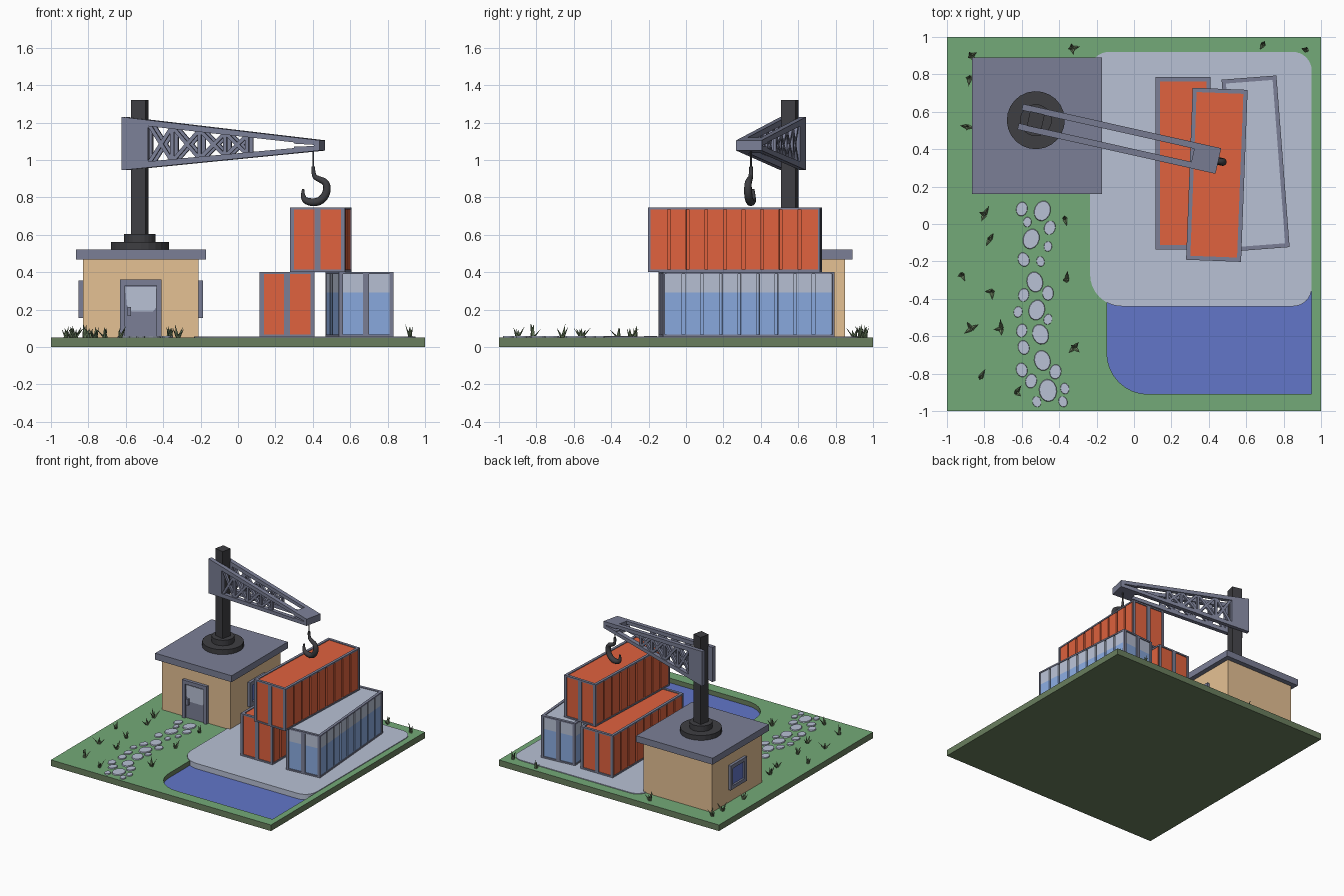
import bpy, bmesh, math, random
from mathutils import Matrix, Vector

cube = bpy.data.objects.get("Cube")
if cube:
    bpy.data.objects.remove(cube, do_unlink=True)
random.seed(4)


def material(name, *rgb):
    lin = [((c / 255 + 0.055) / 1.055) ** 2.4 for c in rgb] + [1]
    m = bpy.data.materials.new(name)
    m.use_nodes = True
    m.diffuse_color = lin
    node = next(n for n in m.node_tree.nodes if n.type == 'BSDF_PRINCIPLED')
    node.inputs["Base Color"].default_value = lin
    return m


lawn = material("lawn green", 116, 170, 120)
olive = material("olive earth", 106, 127, 94)
pale = material("pale grey", 184, 193, 213)
water = material("water blue", 98, 118, 201)
tan = material("tan wall", 229, 193, 148)
steel = material("steel grey", 123, 127, 150)
black = material("dark iron", 62, 62, 66)
orange = material("orange paint", 224, 98, 62)
blue = material("light blue paint", 138, 171, 224)


def finish(name, bm, mats, matrix=Matrix()):
    bmesh.ops.recalc_face_normals(bm, faces=bm.faces)
    mesh = bpy.data.meshes.new(name)
    bm.to_mesh(mesh)
    bm.free()
    for m in mats:
        mesh.materials.append(m)
    ob = bpy.data.objects.new(name, mesh)
    ob.matrix_world = matrix
    bpy.context.collection.objects.link(ob)
    return ob


def box(bm, x0, x1, y0, y1, z0, z1, mat=0):
    m = Matrix.Translation(((x0 + x1) / 2, (y0 + y1) / 2, (z0 + z1) / 2))
    m = m @ Matrix.Diagonal((x1 - x0, y1 - y0, z1 - z0, 1))
    for v in bmesh.ops.create_cube(bm, size=1, matrix=m)["verts"]:
        for f in v.link_faces:
            f.material_index = mat


def prism(bm, points, offset):
    """Extrude a closed outline along offset."""
    f = bm.faces.new([bm.verts.new(p) for p in points])
    new = bmesh.ops.extrude_face_region(bm, geom=[f], use_keep_orig=True)["geom"]
    bmesh.ops.translate(bm, vec=offset, verts=[v for v in new if isinstance(v, bmesh.types.BMVert)])


def plate_xz(bm, points, y0, y1):
    prism(bm, [(x, y0, z) for x, z in points], (0, y1 - y0, 0))


def block(name, mat, *bounds):
    bm = bmesh.new()
    box(bm, *bounds)
    return finish(name, bm, [mat])


def rounded_slab(name, mat, x0, x1, y0, y1, z0, z1, radii):
    """Slab with one radius per corner, starting at the lower left."""
    points = []
    corners = [(x0, y0, 1, 1), (x1, y0, -1, 1), (x1, y1, -1, -1), (x0, y1, 1, -1)]
    for i, ((x, y, sx, sy), r) in enumerate(zip(corners, radii)):
        for k in range(9 if r else 1):
            a = math.pi + (i + k / 8) * math.pi / 2
            points.append((x + r * (sx + math.cos(a)), y + r * (sy + math.sin(a)), z0) if r else (x, y, z0))
    bm = bmesh.new()
    prism(bm, points, (0, 0, z1 - z0))
    return finish(name, bm, [mat])


# Ground with sunken pond (green on top, olive elsewhere), and paved yard
ground = block("ground", lawn, -1, 1, -1, 1, 0, 0.05)
pond = (-0.145, 0.95, -0.91, -0.25)
cutter = rounded_slab("pond_cutter", lawn, *pond, 0.006, 0.2, (0.22, 0, 0, 0))
cutter.hide_render = True
cut = ground.modifiers.new("pond", 'BOOLEAN')
cut.operation, cut.object, cut.solver = 'DIFFERENCE', cutter, 'EXACT'
bpy.context.view_layer.objects.active = ground
bpy.ops.object.modifier_apply(modifier=cut.name)
bpy.data.objects.remove(cutter, do_unlink=True)
ground.data.materials.append(olive)
for face in ground.data.polygons:
    face.material_index = 0 if face.normal.z > 0.5 else 1
rounded_slab("pond_water", water, *pond, 0.005, 0.012, (0.22, 0, 0, 0))
rounded_slab("paved_yard", pale, -0.235, 0.95, -0.44, 0.92, 0.004, 0.056, (0.17, 0.1, 0.1, 0.1))

# Stepping stones: x, y, radius in hundredths
stones = [(-60, 8, 3.5), (-49, 7, 5), (-57, 1, 2.5), (-45, -2, 3.5), (-55, -8, 5), (-46, -12, 2.5),
          (-59, -19, 3.5), (-50, -20, 2.5), (-53, -31, 5), (-59, -38, 3.3), (-46, -37, 3.5), (-62, -47, 2.7),
          (-52, -46, 5), (-46, -51, 2.6), (-60, -57, 3.3), (-50, -59, 5), (-59, -66, 3.5), (-49, -73, 5),
          (-60, -78, 3.5), (-55, -84, 3.5), (-42, -79, 3.6), (-46, -89, 5.5), (-37, -88, 2.7),
          (-52, -95, 2.7), (-38, -95, 2.7)]
bm = bmesh.new()
for x, y, r in stones:
    m = Matrix.Translation((x / 100, y / 100, 0.052)) @ Matrix.Rotation(random.uniform(-0.4, 0.4), 4, 'Z')
    m = m @ Matrix.Diagonal((r / 112, r / 88, 1, 1))
    bmesh.ops.create_cone(bm, cap_ends=True, segments=14, radius1=1, radius2=0.92, depth=0.012, matrix=m)
finish("stepping_stones", bm, [pale])

# Grass tufts
tufts = [(-87, 90), (-33, 94), (69, 96), (92, 93), (-89, 52), (-88, 78), (-80, 5), (-37, 3), (-77, -8), (-92, -27),
         (-76, -36), (-36, -30), (-87, -56), (-71, -56), (-32, -66), (-82, -82), (-63, -90)]
bm = bmesh.new()
for x, y in tufts:
    turn = random.uniform(0, 6)
    for k in range(4):
        m = Matrix.Translation((x / 100, y / 100, 0.045)) @ Matrix.Rotation(turn + k * 1.6, 4, 'Z')
        m = m @ Matrix.Rotation(random.uniform(0.1, 0.8), 4, 'Y') @ Matrix.Diagonal((0.5, 1, 1, 1))
        h = random.uniform(0.05, 0.085)
        bmesh.ops.create_cone(bm, cap_ends=True, segments=4, radius1=0.014, radius2=0, depth=h,
                              matrix=m @ Matrix.Translation((0, 0, h / 2)))
finish("grass_tufts", bm, [olive])

# Building
block("building_walls", tan, -0.83, -0.21, 0.2, 0.85, 0.045, 0.47)
block("roof_slab", steel, -0.865, -0.17, 0.16, 0.89, 0.467, 0.52)
bm = bmesh.new()
for x0, x1, z0 in ((-0.63, -0.605, 0.05), (-0.435, -0.41, 0.05), (-0.605, -0.435, 0.33)):
    box(bm, x0, x1, 0.175, 0.205, z0, 0.36)
finish("door_frame", bm, [steel])
block("door_leaf", steel, -0.605, -0.435, 0.19, 0.205, 0.05, 0.33)
bm = bmesh.new()
plate_xz(bm, [(-0.603, 0.322), (-0.437, 0.322), (-0.438, 0.21), (-0.455, 0.19), (-0.57, 0.19), (-0.595, 0.225)], 0.185, 0.192)
finish("door_glass", bm, [pale])
block("door_handle", steel, -0.592, -0.572, 0.165, 0.19, 0.165, 0.215)

for side, wall, s in (("right", -0.83, -1), ("left", -0.21, 1)):
    bm = bmesh.new()
    x0, x1 = sorted((wall - s * 0.005, wall + s * 0.022))
    for y in (0.425, 0.605):
        box(bm, x0, x1, y, y + 0.03, 0.155, 0.355)
    for z in (0.155, 0.325):
        box(bm, x0, x1, 0.455, 0.605, z, z + 0.03)
    finish(side + "_window_frame", bm, [steel])
    x0, x1 = sorted((wall, wall + s * 0.006))
    block(side + "_window_glass", water, x0, x1, 0.455, 0.605, 0.185, 0.325)


# Shipping containers: grooved panels inside a thin frame
def container(name, x, y, z, degrees, upper, lower):
    w, l, h, t, thin, n = 0.147, 0.46, 0.345, 0.022, 0.012, 9
    bm = bmesh.new()
    box(bm, t - w, w - t, t - l, l - t, 0.006, h - 0.006)
    box(bm, 0.008 - w, w - 0.008, 0.008 - l, t - l, 0.006, h - 0.01)
    box(bm, 0.008 - w, w - 0.008, l - t, l - 0.008, 0.006, h - 0.01)
    pitch = 2 * (l - thin) / n
    for i in range(n):
        y0 = thin - l + i * pitch
        box(bm, 0.004 - w, w - 0.004, y0 + 0.008, y0 + pitch - 0.008, 0.006, h - 0.008)
    bmesh.ops.bisect_plane(bm, geom=bm.verts[:] + bm.edges[:] + bm.faces[:],
                           plane_co=(0, 0, 0.235), plane_no=(0, 0, 1))
    for f in bm.faces:
        f.material_index = 0 if f.calc_center_median().z > 0.235 else 1
    for s in (-1, 1):
        xs, ys = sorted((s * w, s * (w - t))), sorted((s * l, s * (l - t)))
        for z0 in (0, h - thin):
            box(bm, *xs, -l, l, z0, z0 + thin, 2)
            box(bm, -w, w, *ys, z0, z0 + thin, 2)
        for s2 in (-1, 1):
            box(bm, *xs, *sorted((s2 * l, s2 * (l - thin))), 0, h, 2)
        box(bm, -0.016, 0.016, *ys, 0, h, 2)
    m = Matrix.Translation((x, y, z)) @ Matrix.Rotation(math.radians(degrees), 4, 'Z')
    finish(name, bm, [upper, lower, steel], m)


container("lower_orange_container", 0.263, 0.325, 0.056, 0, orange, orange)
container("upper_orange_container", 0.443, 0.263, 0.401, -2.2, orange, orange)
container("blue_container", 0.65, 0.324, 0.056, 4.4, pale, blue)

# Crane mast, in a frame whose x axis runs along the jib
crane = Matrix.Translation((-0.525, 0.555, 0)) @ Matrix.Rotation(math.radians(-12.6), 4, 'Z')
bm = bmesh.new()
for r, z0, z1 in ((0.155, 0.515, 0.56), (0.085, 0.56, 0.605)):
    bmesh.ops.create_cone(bm, cap_ends=True, segments=24, radius1=r, radius2=r, depth=z1 - z0,
                          matrix=Matrix.Translation((0, 0, (z0 + z1) / 2)))
box(bm, -0.04, 0.04, -0.04, 0.04, 0.6, 1.32)
finish("crane_mast", bm, [black], crane)

# Tapering jib: two trussed sides joined at the tip
root = -0.085


def top(x):
    return 1.23 - 0.125 * (x - root) / (1 - root)


def bottom(x):
    return 0.945 + 0.105 * (x - root) / (1 - root)


def strut(bm, p, q, y0, y1):
    p, q = Vector(p), Vector(q)
    n = (q - p).orthogonal().normalized() * 0.01
    plate_xz(bm, [p + n, q + n, q - n, p - n], y0, y1)


def chords(bm, a, b, y0, y1):
    for edge, s in ((top, -1), (bottom, 1)):
        plate_xz(bm, [(a, edge(a)), (b, edge(b)), (b, edge(b) + s * 0.026), (a, edge(a) + s * 0.034)], y0, y1)


bm = bmesh.new()
stations = [0.06, 0.19, 0.34, 0.48, 0.6]
for y0, y1 in ((-0.07, -0.036), (0.036, 0.07)):
    chords(bm, root, 1, y0, y1)
    plate_xz(bm, [(root, bottom(root)), (0.06, bottom(0.06)), (0.06, top(0.06)), (root, top(root))], y0, y1)
    for a, b in zip(stations, stations[1:]):
        la, lb, ta, tb = bottom(a) + 0.02, bottom(b) + 0.02, top(a) - 0.02, top(b) - 0.02
        for p, q in (((a, la), (b, tb)), ((a, ta), (b, lb)), ((b, lb), (b, tb))):
            strut(bm, p, q, y0 + 0.008, y1 - 0.008)
chords(bm, 0.86, 1, -0.07, 0.07)
box(bm, 0.97, 1, -0.07, 0.07, 1.05, 1.105)
finish("crane_jib", bm, [steel], crane)


# Cable and hook as bevelled curves
def tube(name, points, width, kind):
    cu = bpy.data.curves.new(name, 'CURVE')
    cu.dimensions, cu.bevel_depth, cu.bevel_resolution = '3D', width, 3
    cu.resolution_u, cu.use_fill_caps = 6, True
    sp = cu.splines.new(kind)
    sp.points.add(len(points) - 1)
    for pt, (x, z, r) in zip(sp.points, points):
        pt.co, pt.radius = (x, 0, z, 1), r
    if kind == 'NURBS':
        sp.use_endpoint_u, sp.order_u = True, 3
    cu.materials.append(black)
    ob = bpy.data.objects.new(name, cu)
    ob.matrix_world = crane
    bpy.context.collection.objects.link(ob)


tube("hook_cable", [(0.95, 1.07, 1), (0.95, 0.95, 1)], 0.005, 'POLY')
tube("crane_hook", [(0.95, 0.965, 0.5), (0.95, 0.915, 0.6), (0.975, 0.9, 0.8), (1.025, 0.88, 1), (1.025, 0.82, 1.15),
                    (0.985, 0.774, 1.15), (0.92, 0.774, 1.05), (0.89, 0.8, 0.7), (0.895, 0.845, 0.3)], 0.019, 'NURBS')
